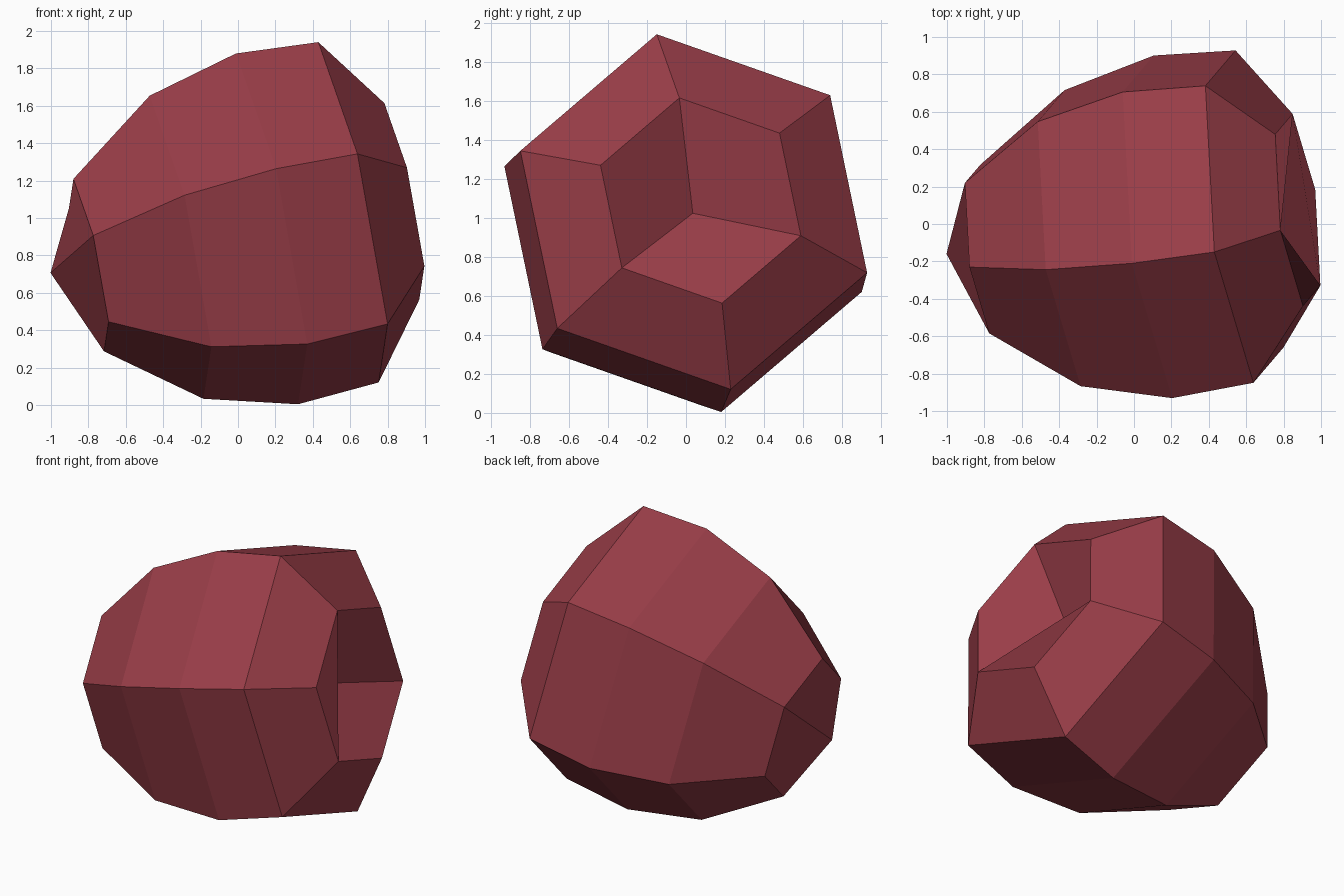
import bpy, bmesh, math
from mathutils import Vector

if "Cube" in bpy.data.objects:
    bpy.data.objects.remove(bpy.data.objects["Cube"])

# Tilted long axis of the rock, with a cross direction for corner 0
centre = Vector((0.155, -0.015, 0.942))
axis = Vector((0.974, 0.122, 0.198)).normalized()
up = Vector((-0.163, -0.19, 0.912))
up = (up - axis * up.dot(axis)).normalized()
side = axis.cross(up)

# Distance along the axis and radius of each six-sided ring
profile = [(-0.98, 0.478), (-0.497, 0.84), (0.0, 0.972), (0.448, 0.943), (0.741, 0.545)]
tip_at, pit_at = -1.19, 0.41

bm = bmesh.new()


def ring(t, r):
    angles = [math.radians(60 * k) for k in range(6)]
    return [bm.verts.new(centre + axis * t + (up * math.cos(a) + side * math.sin(a)) * r)
            for a in angles]


# Barrel sides
rings = [ring(t, r) for t, r in profile]
for a, b in zip(rings, rings[1:]):
    for k in range(6):
        n = (k + 1) % 6
        bm.faces.new((a[k], a[n], b[n], b[k]))

# Closed pointed end and sunken pit end, three quads each
tip = bm.verts.new(centre + axis * tip_at)
pit = bm.verts.new(centre + axis * pit_at)
for k in (0, 2, 4):
    low, high = rings[0], rings[-1]
    bm.faces.new((low[(k + 3) % 6], low[(k + 2) % 6], low[k + 1], tip))
    bm.faces.new((high[k], high[k + 1], high[(k + 2) % 6], pit))

mesh = bpy.data.meshes.new("hollow_rock")
bm.to_mesh(mesh)
bm.free()
mat = bpy.data.materials.new("dull red")
mat.diffuse_color = (0.32, 0.047, 0.065, 1)
mat.use_nodes = True
mat.node_tree.nodes["Principled BSDF"].inputs["Base Color"].default_value = mat.diffuse_color
mesh.materials.append(mat)
bpy.context.collection.objects.link(bpy.data.objects.new("hollow_rock", mesh))
